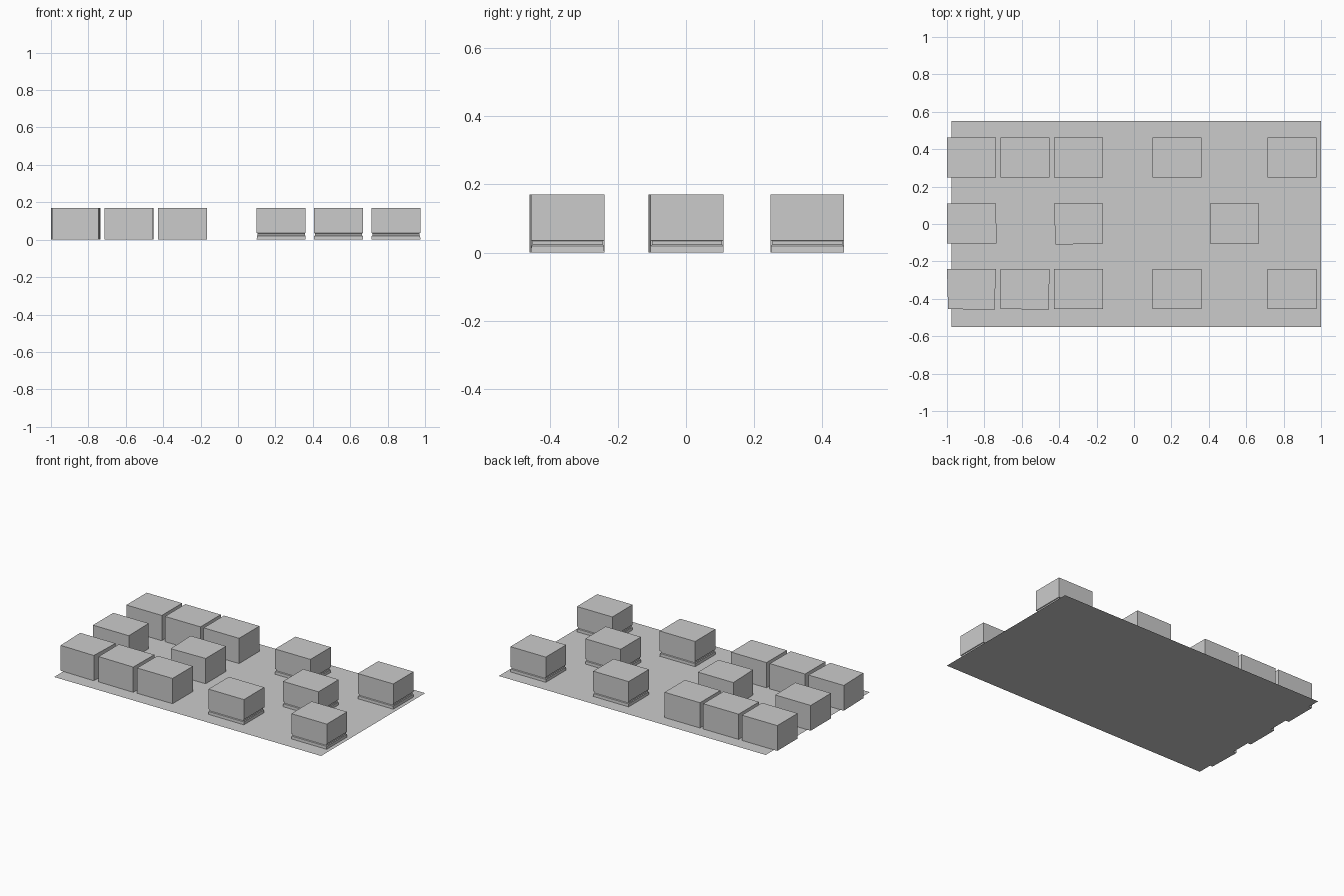
import bpy, bmesh

if "Cube" in bpy.data.objects:
    bpy.data.objects.remove(bpy.data.objects["Cube"])

grey = bpy.data.materials.new("plain grey")
grey.diffuse_color = (0.6, 0.6, 0.6, 1)
grey.use_nodes = True
grey.node_tree.nodes["Principled BSDF"].inputs["Base Color"].default_value = grey.diffuse_color

W, D, H = 0.262, 0.215, 0.17      # block width, depth, height


def finish(name, bm):
    bmesh.ops.recalc_face_normals(bm, faces=bm.faces)
    me = bpy.data.meshes.new(name)
    bm.to_mesh(me)
    bm.free()
    me.materials.append(grey)
    ob = bpy.data.objects.new(name, me)
    bpy.context.collection.objects.link(ob)


def block(name, x, y, layers, skew=(0, 0, 0, 0)):
    """Stacked rectangles (z, inset); skew = x and y shifts of left and right corners."""
    bm = bmesh.new()
    rings = []
    for z, inset in layers:
        a, b = W / 2 - inset, D / 2 - inset
        fl, fr, yl, yr = skew
        pts = [(-a + fl, -b + yl), (a + fr, -b + yr), (a, b), (-a, b)]
        rings.append([bm.verts.new((x + px, y + py, z)) for px, py in pts])
    bm.faces.new(rings[0])
    bm.faces.new(rings[-1])
    for lo, hi in zip(rings, rings[1:]):
        for i in range(4):
            j = (i + 1) % 4
            bm.faces.new((lo[i], lo[j], hi[j], hi[i]))
    finish(name, bm)


# Thin flat board
bm = bmesh.new()
bm.faces.new([bm.verts.new(p) for p in
              ((-0.975, -0.55, 0), (1, -0.55, 0), (1, 0.55, 0), (-0.975, 0.55, 0))])
finish("board", bm)

# Left group: a ring of eight slightly uneven plain blocks
ROWS = (-0.347, 0.003, 0.356)
COLS = (-0.869, -0.583, -0.297)
SKEW = {(0, 0): (0.006, -0.008, 0, -0.004), (0, 1): (0, -0.003, 0, -0.003),
        (1, 0): (0, 0.003, 0, 0), (1, 2): (0.008, 0, -0.006, 0)}
for r, y in enumerate(ROWS):
    for c, x in enumerate(COLS):
        if (r, c) != (1, 1):
            block("ring_block", x, y, ((0.001, 0), (H, 0)), SKEW.get((r, c), (0, 0, 0, 0)))

# Right group: a cross of five blocks with a faint groove near the foot
GROOVED = ((0.001, 0), (0.02, 0.001), (0.024, 0.005), (0.034, 0.005), (0.036, 0), (H, 0))
for x, y in ((0.231, ROWS[0]), (0.844, ROWS[0]), (0.537, ROWS[1]),
             (0.231, ROWS[2]), (0.844, ROWS[2])):
    block("cross_block", x, y, GROOVED)
